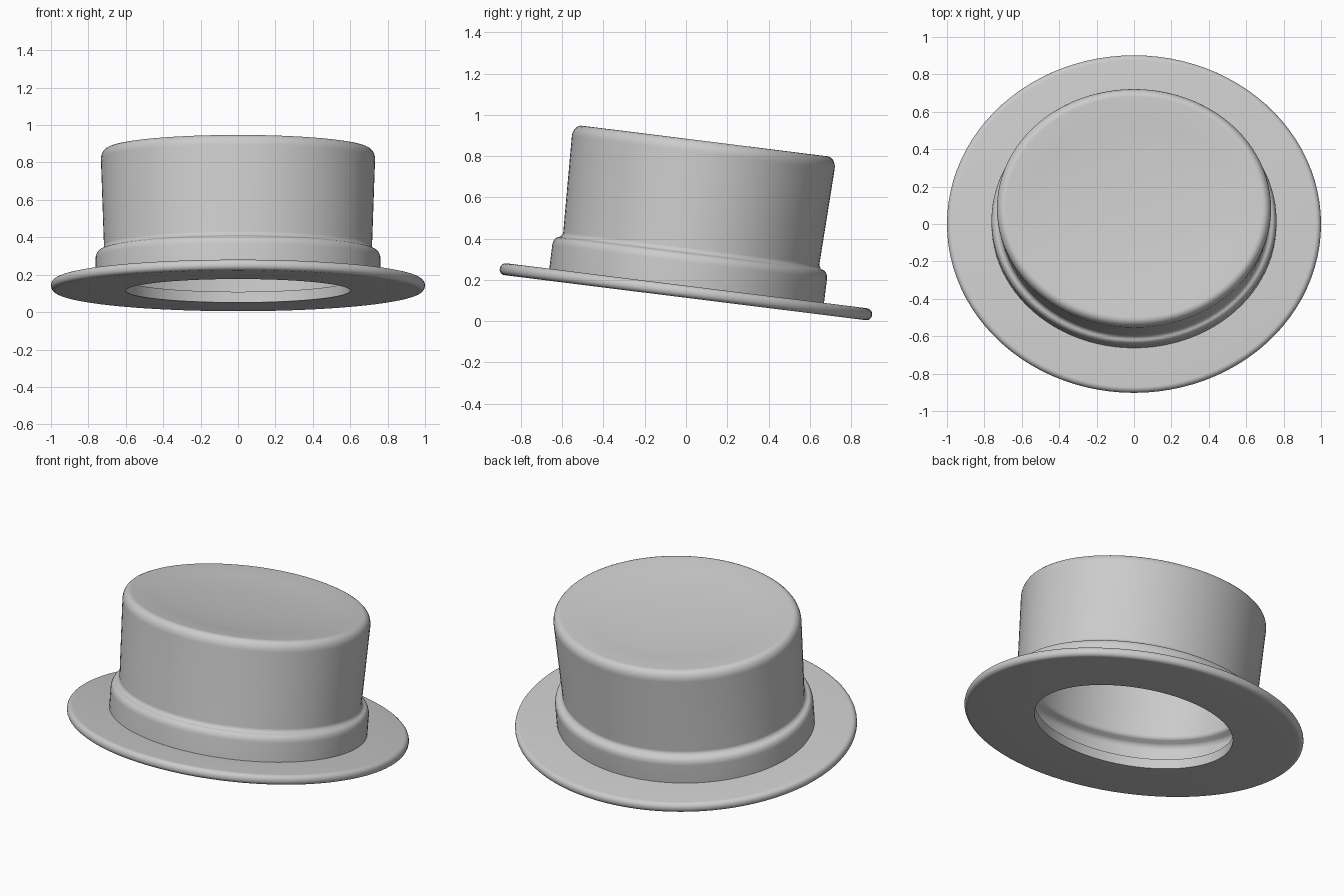
import bpy, bmesh, math
from mathutils import Vector, Matrix

if "Cube" in bpy.data.objects:
    bpy.data.objects.remove(bpy.data.objects["Cube"])

TILT = Matrix.Translation((0, -0.004, 0.114)) @ Matrix.Rotation(math.radians(-7.1), 4, 'X')
SEGMENTS = 96


def rounded(points, closed):
    """Round each profile corner (radius, height, corner size)."""
    out = []
    n = len(points)
    for i, (r, h, size) in enumerate(points):
        p = Vector((r, h))
        if size == 0 or (not closed and i in (0, n - 1)):
            out.append(p)
            continue
        a = Vector(points[i - 1][:2]) - p
        b = Vector(points[(i + 1) % n][:2]) - p
        a = p + a.normalized() * min(size, a.length * 0.48)
        b = p + b.normalized() * min(size, b.length * 0.48)
        for k in range(7):
            t = k / 6
            # rational curve close to a circular arc
            w = 1.41 * t * (1 - t)
            out.append((a * (1 - t) ** 2 + p * w + b * t * t) / ((1 - t) ** 2 + w + t * t))
    return out


def oval_lathe(name, points, closed):
    """Sweep a profile round an oval that is slightly shorter front to back."""
    bm = bmesh.new()
    rings = []
    for r, h in rounded(points, closed):
        ry = r - 0.091 * min(1, r / 0.6)
        if r < 1e-6:
            rings.append([bm.verts.new((0, 0, h))])
        else:
            rings.append([bm.verts.new((r * math.cos(a), ry * math.sin(a), h))
                          for a in (2 * math.pi * i / SEGMENTS for i in range(SEGMENTS))])
    pairs = list(zip(rings, rings[1:]))
    if closed:
        pairs.append((rings[-1], rings[0]))
    for lo, hi in pairs:
        for i in range(SEGMENTS):
            j = (i + 1) % SEGMENTS
            if len(lo) == 1:
                bm.faces.new((lo[0], hi[j], hi[i]))
            elif len(hi) == 1:
                bm.faces.new((lo[i], lo[j], hi[0]))
            else:
                bm.faces.new((lo[i], lo[j], hi[j], hi[i]))
    bmesh.ops.recalc_face_normals(bm, faces=bm.faces)
    bm.transform(TILT)
    mesh = bpy.data.meshes.new(name)
    bm.to_mesh(mesh)
    bm.free()
    obj = bpy.data.objects.new(name, mesh)
    bpy.context.collection.objects.link(obj)
    bpy.ops.object.select_all(action='DESELECT')
    obj.select_set(True)
    bpy.context.view_layer.objects.active = obj
    bpy.ops.object.shade_smooth_by_angle(angle=math.radians(35))
    return obj


# flat oval brim with a rounded outer edge and an open head hole
oval_lathe("brim", [(0.6, 0, 0), (1.0, 0, 0.026), (1.0, 0.058, 0.028), (0.6, 0.058, 0)], True)

# hollow crown: inner wall, stepped band, flared side and slightly dished top
oval_lathe("crown", [
    (0, 0.68, 0), (0.4, 0.69, 0.1), (0.672, 0.71, 0.04), (0.655, 0.215, 0.015),
    (0.705, 0.185, 0.02), (0.705, 0.05, 0),
    (0.762, 0.05, 0), (0.762, 0.208, 0.035), (0.716, 0.222, 0.02),
    (0.735, 0.767, 0.06), (0.64, 0.763, 0.06), (0.4, 0.742, 0.15), (0, 0.732, 0)], False)
